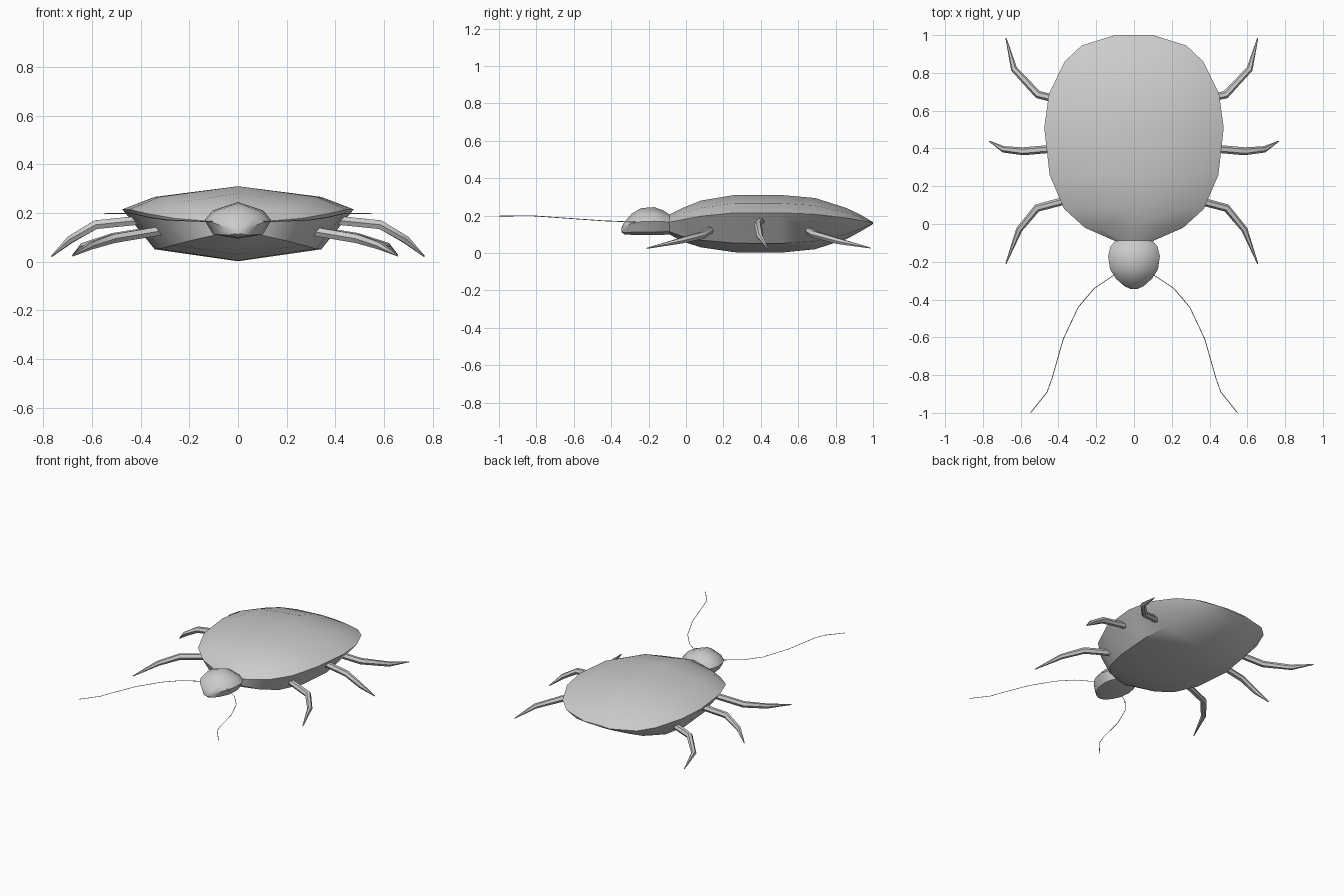
import bpy, bmesh, math
from mathutils import Vector

if "Cube" in bpy.data.objects:
    bpy.data.objects.remove(bpy.data.objects["Cube"])


def loft(name, rings, angle):
    """Skin equal-sized closed rings and cap both ends."""
    bm = bmesh.new()
    rows = [[bm.verts.new(p) for p in ring] for ring in rings]
    n = len(rows[0])
    for a, b in zip(rows, rows[1:]):
        for i in range(n):
            j = (i + 1) % n
            bm.faces.new((a[i], a[j], b[j], b[i]))
    bm.faces.new(rows[0])
    bm.faces.new(rows[-1])
    bmesh.ops.recalc_face_normals(bm, faces=bm.faces)
    me = bpy.data.meshes.new(name)
    bm.to_mesh(me)
    bm.free()
    ob = bpy.data.objects.new(name, me)
    bpy.context.collection.objects.link(ob)
    bpy.ops.object.select_all(action='DESELECT')
    ob.select_set(True)
    bpy.context.view_layer.objects.active = ob
    bpy.ops.object.shade_smooth_by_angle(angle=math.radians(angle))
    return ob


def shell_ring(y, w, top, rim, bot, k):
    """Eight-sided section: ridge, shoulders, rim and belly."""
    up = rim + 0.54 * (top - rim)
    dn = rim - 0.77 * (rim - bot)
    return [(0, y, top), (k * w, y, up), (w, y, rim), (k * w, y, dn),
            (0, y, bot), (-k * w, y, dn), (-w, y, rim), (-k * w, y, up)]


def tube(name, path, radii, sides):
    pts = [Vector(p) for p in path]
    rings = []
    for i, p in enumerate(pts):
        t = (pts[min(i + 1, len(pts) - 1)] - pts[max(i - 1, 0)]).normalized()
        s = t.cross(Vector((0, 0, 1))).normalized()
        u = s.cross(t)
        rings.append([p + radii[i] * (math.cos(a) * s + math.sin(a) * u)
                      for a in (2 * math.pi * k / sides for k in range(sides))])
    return loft(name, rings, 35)


# Body: y, half width, top z, rim z, bottom z
body = [(-0.09, 0.10, 0.205, 0.165, 0.10), (-0.02, 0.26, 0.24, 0.178, 0.062),
        (0.08, 0.37, 0.28, 0.197, 0.03), (0.26, 0.447, 0.31, 0.215, 0.004),
        (0.51, 0.475, 0.31, 0.215, 0.002), (0.69, 0.45, 0.294, 0.207, 0.02),
        (0.86, 0.367, 0.24, 0.187, 0.075), (0.945, 0.277, 0.198, 0.172, 0.122),
        (1.0, 0.10, 0.165, 0.16, 0.155)]
loft("body", [shell_ring(*s, 0.72) for s in body], 40)

# Head
head = [(-0.05, 0.09, 0.20, 0.165, 0.105), (-0.09, 0.10, 0.207, 0.165, 0.10),
        (-0.12, 0.125, 0.227, 0.168, 0.097), (-0.17, 0.137, 0.245, 0.17, 0.095),
        (-0.24, 0.127, 0.24, 0.167, 0.095), (-0.29, 0.095, 0.21, 0.158, 0.097),
        (-0.33, 0.05, 0.165, 0.14, 0.10), (-0.345, 0.015, 0.135, 0.125, 0.112)]
loft("head", [shell_ring(*s, 0.75) for s in head], 40)

# Legs and antennae
legs = {
    "front_leg": [(0.28, 0.14, 0.13), (0.49, 0.085, 0.095), (0.585, -0.03, 0.065), (0.655, -0.21, 0.025)],
    "middle_leg": [(0.36, 0.405, 0.175), (0.585, 0.385, 0.152), (0.69, 0.395, 0.09), (0.765, 0.438, 0.022)],
    "rear_leg": [(0.30, 0.64, 0.13), (0.485, 0.685, 0.10), (0.612, 0.82, 0.062), (0.655, 0.985, 0.027)],
}
antenna = [(0.09, -0.26, 0.165), (0.15, -0.30, 0.166), (0.21, -0.34, 0.168),
           (0.295, -0.44, 0.172), (0.375, -0.61, 0.184), (0.435, -0.82, 0.199),
           (0.46, -0.89, 0.199), (0.548, -1.0, 0.197)]
for side, word in ((1, "right"), (-1, "left")):
    for name, path in legs.items():
        # the left front and rear legs reach slightly further out
        shift = 0.023 if side < 0 and name != "middle_leg" else 0
        tube(f"{name}_{word}", [(side * (x + shift), y, z) for x, y, z in path],
             [0.021, 0.021, 0.017, 0.003], 6)
    tube(f"antenna_{word}", [(side * x, y, z) for x, y, z in antenna], [0.002] * 8, 4)
